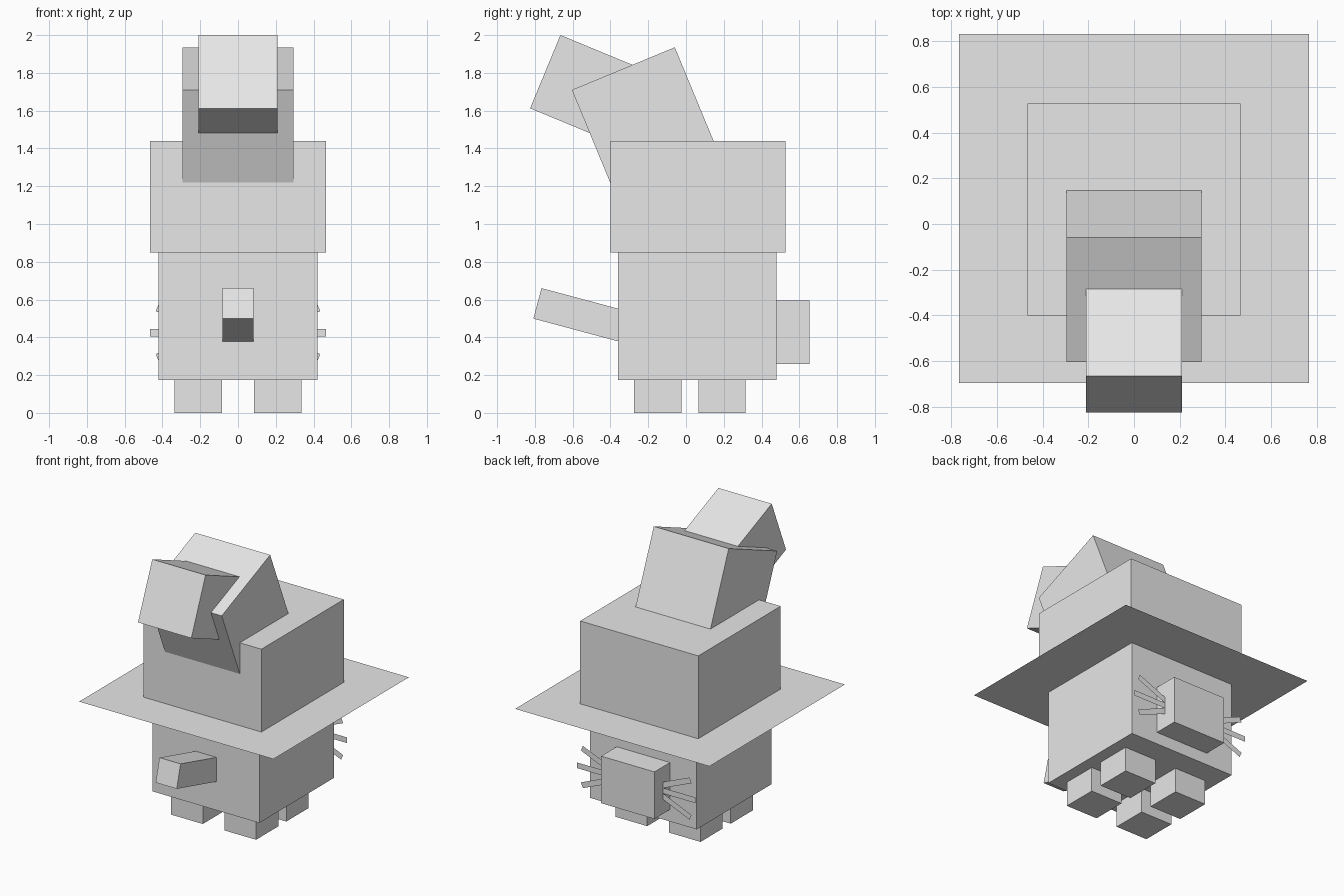
import bpy
import math
from mathutils import Matrix, Vector

if "Cube" in bpy.data.objects:
    bpy.data.objects.remove(bpy.data.objects["Cube"])

grey = bpy.data.materials.new("plain grey")
grey.diffuse_color = (0.8, 0.8, 0.8, 1.0)
grey.use_nodes = True
grey.node_tree.nodes["Principled BSDF"].inputs["Base Color"].default_value = grey.diffuse_color


def finish(name):
    obj = bpy.context.object
    obj.name = name
    obj.data.materials.append(grey)
    return obj


def box(name, size, center, tilt=0.0):
    """Box of a given size, tilted about the x axis (degrees)."""
    bpy.ops.mesh.primitive_cube_add(size=1)
    obj = finish(name)
    obj.data.transform(Matrix.Diagonal((*size, 1)))
    obj.location = center
    obj.rotation_euler.x = math.radians(tilt)
    return obj


def sheet(name, corners):
    """Single flat four-cornered face."""
    mesh = bpy.data.meshes.new(name)
    mesh.from_pydata([tuple(c) for c in corners], [], [(0, 1, 2, 3)])
    mesh.materials.append(grey)
    obj = bpy.data.objects.new(name, mesh)
    bpy.context.collection.objects.link(obj)
    return obj


# Body, muzzle and tail
box("body", (0.84, 0.84, 0.675), (0, 0.06, 0.5125))
box("muzzle", (0.42, 0.25, 0.335), (0, 0.53, 0.4275))
box("tail", (0.166, 0.5, 0.167), (0, -0.545, 0.515), -15)

# Four stubby legs, set a little into the body
for side, sx in (("left", -1), ("right", 1)):
    for end, y in (("back", -0.15), ("front", 0.19)):
        box(f"{end}_{side}_leg", (0.25, 0.25, 0.25), (sx * 0.21, y, 0.125))

# Hat: flat brim, crown, and two bent segments
sheet("hat_brim", [(-0.765, -0.695, 0.85), (0.765, -0.695, 0.85),
                   (0.765, 0.83, 0.85), (-0.765, 0.83, 0.85)])
box("hat_crown", (0.93, 0.927, 0.59), (0, 0.0625, 1.145))
box("hat_middle", (0.59, 0.59, 0.59), (0, -0.219, 1.55), 22.5)
box("hat_tip", (0.42, 0.42, 0.42), (0, -0.551, 1.726), -22.5)

# Paper-thin whiskers, three on each side of the muzzle
WHISKERS = {"upper": ((0.20, 0.461), (0.428, 0.557)),
            "middle": ((0.20, 0.425), (0.465, 0.425)),
            "lower": ((0.20, 0.389), (0.428, 0.293))}
for side, sx in (("left", -1), ("right", 1)):
    for name, (root, tip) in WHISKERS.items():
        a = Vector((sx * root[0], 0.56, root[1]))
        b = Vector((sx * tip[0], 0.56, tip[1]))
        along = (b - a).normalized()
        half = Vector((-along.z, 0, along.x)) * 0.02
        sheet(f"{name}_{side}_whisker", (a - half, b - half, b + half, a + half))
